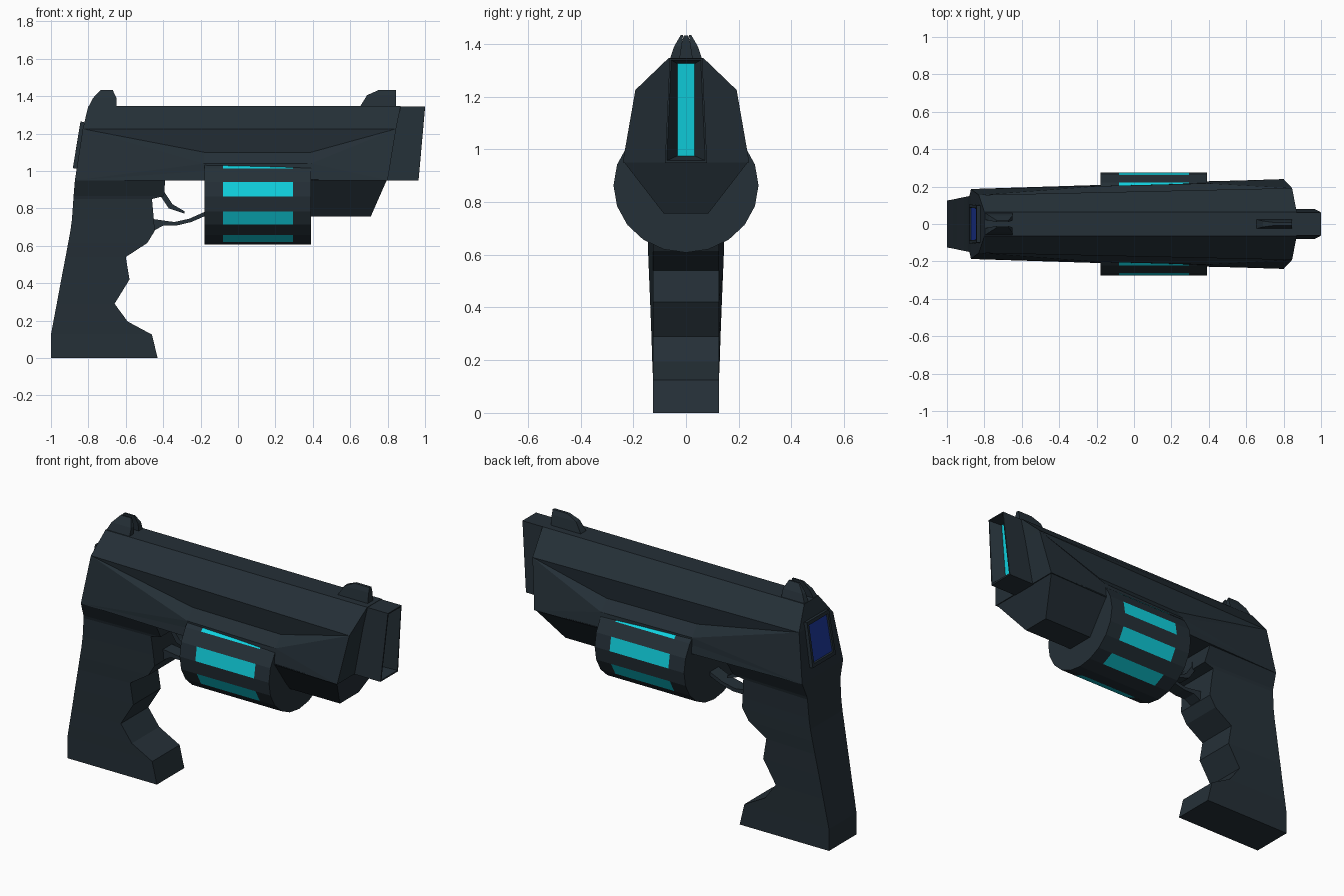
import bpy, bmesh, math

if "Cube" in bpy.data.objects:
    bpy.data.objects.remove(bpy.data.objects["Cube"])


def material(name, rgb):
    m = bpy.data.materials.new(name)
    m.diffuse_color = (*rgb, 1)
    m.use_nodes = True
    m.node_tree.nodes["Principled BSDF"].inputs["Base Color"].default_value = m.diffuse_color
    return m


SLATE = material("dark slate", (0.018, 0.029, 0.038))
CYAN = material("glow cyan", (0.005, 0.64, 0.74))
BLUE = material("screen blue", (0.012, 0.04, 0.33))


def finish(name, bm, mats):
    bmesh.ops.recalc_face_normals(bm, faces=bm.faces)
    me = bpy.data.meshes.new(name)
    bm.to_mesh(me)
    bm.free()
    for m in mats:
        me.materials.append(m)
    ob = bpy.data.objects.new(name, me)
    bpy.context.collection.objects.link(ob)
    return ob


def loft(name, rings, mats=(SLATE,), rule=None, end_mat=0):
    """Skin equal-sized rings; rule(segment, side) picks the material."""
    bm = bmesh.new()
    vs = [[bm.verts.new(p) for p in r] for r in rings]
    n = len(rings[0])
    for s in range(len(vs) - 1):
        for i in range(n):
            j = (i + 1) % n
            f = bm.faces.new((vs[s][i], vs[s][j], vs[s + 1][j], vs[s + 1][i]))
            f.material_index = rule(s, i) if rule else 0
    bm.faces.new(vs[0])
    bm.faces.new(vs[-1]).material_index = end_mat
    return finish(name, bm, mats)


def prism(name, outline, half):
    """Extrude an x-z outline across y."""
    return loft(name, [[(x, y, z) for x, z in outline] for y in (-half, half)])


def upright(xb, zb, yb, xt, zt, yt):
    """Four-point ring leaning between a bottom and a top edge."""
    return [(xb, -yb, zb), (xb, yb, zb), (xt, yt, zt), (xt, -yt, zt)]


# Main body: one half by named points, mirrored in y, with a side notch
P = {"Tr": (-.80, .065, 1.347), "Tf": (.87, .065, 1.347),
     "Er": (-.83, .155, 1.225), "Ef": (.845, .192, 1.225),
     "Na": (-.18, .155, 1.10), "Nb": (.39, .165, 1.10),
     "La": (-.18, .203, 1.04), "Lb": (.39, .217, 1.04),
     "Br": (-.872, .187, .95), "Bf": (.80, .24, .95)}
HALF = ["Tr Tf Ef Er", "Er Ef Nb Na", "Er Na La", "Na Nb Lb La", "Nb Ef Lb",
        "Er La Br", "La Lb Br", "Lb Bf Br", "Lb Ef Bf"]
SPAN = ["Tr Tf", "Br Bf", "Tr Er", "Er Br", "Tf Ef", "Ef Bf"]
bm = bmesh.new()
side = [{k: bm.verts.new((x, s * y, z)) for k, (x, y, z) in P.items()} for s in (-1, 1)]
for f in HALF:
    for s in side:
        bm.faces.new([s[k] for k in f.split()])
for e in SPAN:
    a, b = e.split()
    bm.faces.new((side[0][a], side[0][b], side[1][b], side[1][a]))
finish("main_body", bm, [SLATE])

# Underbarrel block with slanted nose
loft("underbarrel_block", [
    [(.25, -.225, .955), (.25, .225, .955), (.25, .085, .757), (.25, -.085, .757)],
    [(.797, -.238, .955), (.797, .238, .955), (.71, .085, .757), (.71, -.085, .757)]])

# Muzzle with recessed glowing slit
loft("muzzle", [
    upright(.78, .948, .08, .85, 1.345, .062),
    upright(.965, .948, .08, 1.0, 1.345, .062),
    upright(.966, .957, .073, 1.0, 1.338, .056),
    upright(.90, .975, .033, .93, 1.325, .033)], (SLATE, CYAN), end_mat=1)

# Drum: 20 sides, windows on alternate sides, mirrored front to back
WINDOWS = {0, 2, 16, 18, 7, 9, 11, 13}
loft("drum", [[(x, .275 * math.cos(k * math.pi / 10), .863 + .255 * math.sin(k * math.pi / 10))
               for k in range(20)] for x in (-.18, -.08, .295, .39)],
     (SLATE, CYAN), lambda s, i: int(s == 1 and i in WINDOWS))

# Grip: rows of z, back x, front x, back half width, front half width
GRIP = [(0, -1, -.43, .125, .125), (.125, -1, -.46, .125, .125),
        (.195, -.987, -.59, .128, .125), (.29, -.969, -.66, .131, .125),
        (.42, -.945, -.58, .136, .125), (.54, -.922, -.60, .141, .125),
        (.615, -.908, -.485, .144, .125), (.68, -.896, -.445, .146, .125),
        (.74, -.888, -.45, .147, .127), (.85, -.88, -.46, .15, .135),
        (.866, -.879, -.395, .153, .14), (.95, -.872, -.39, .186, .19)]
loft("grip", [[(b, -yb, z), (f, -yf, z), (f, yf, z), (b, yb, z)] for z, b, f, yb, yf in GRIP])

# Trigger and its guard
prism("trigger", [(-.43, .90), (-.41, .86), (-.37, .80), (-.285, .772), (-.285, .784),
                  (-.35, .822), (-.392, .885), (-.392, .93)], .035)
prism("trigger_guard", [(-.47, .745), (-.34, .727), (-.26, .745), (-.17, .785), (-.17, .762),
                        (-.25, .727), (-.33, .708), (-.40, .708), (-.47, .67)], .04)

# Front sight: tapering blade
loft("front_sight", [
    [(x0, -y, z), (x1, -y, z), (x1, y, z), (x0, y, z)]
    for z, x0, x1, y in ((1.34, .65, .845, .026), (1.405, .69, .845, .016), (1.432, .75, .845, .008))])

# Rear sight: pair of prongs
for s, tag in ((-1, "front"), (1, "back")):
    loft("rear_sight_" + tag, [
        [(x0, s * a, z), (x1, s * a, z), (x1, s * b, z), (x0, s * b, z)]
        for z, x0, x1, a, b in ((1.34, -.80, -.65, .024, .062), (1.39, -.775, -.65, .018, .045),
                                (1.433, -.735, -.67, .011, .02))])

# Rear plate with a recessed blue screen
loft("rear_screen", [
    upright(-.84, 1.01, .105, -.80, 1.255, .10),
    upright(-.883, 1.015, .105, -.842, 1.265, .10),
    upright(-.88, 1.035, .088, -.845, 1.245, .085),
    upright(-.872, 1.038, .086, -.837, 1.242, .083)], (SLATE, BLUE), end_mat=1)
